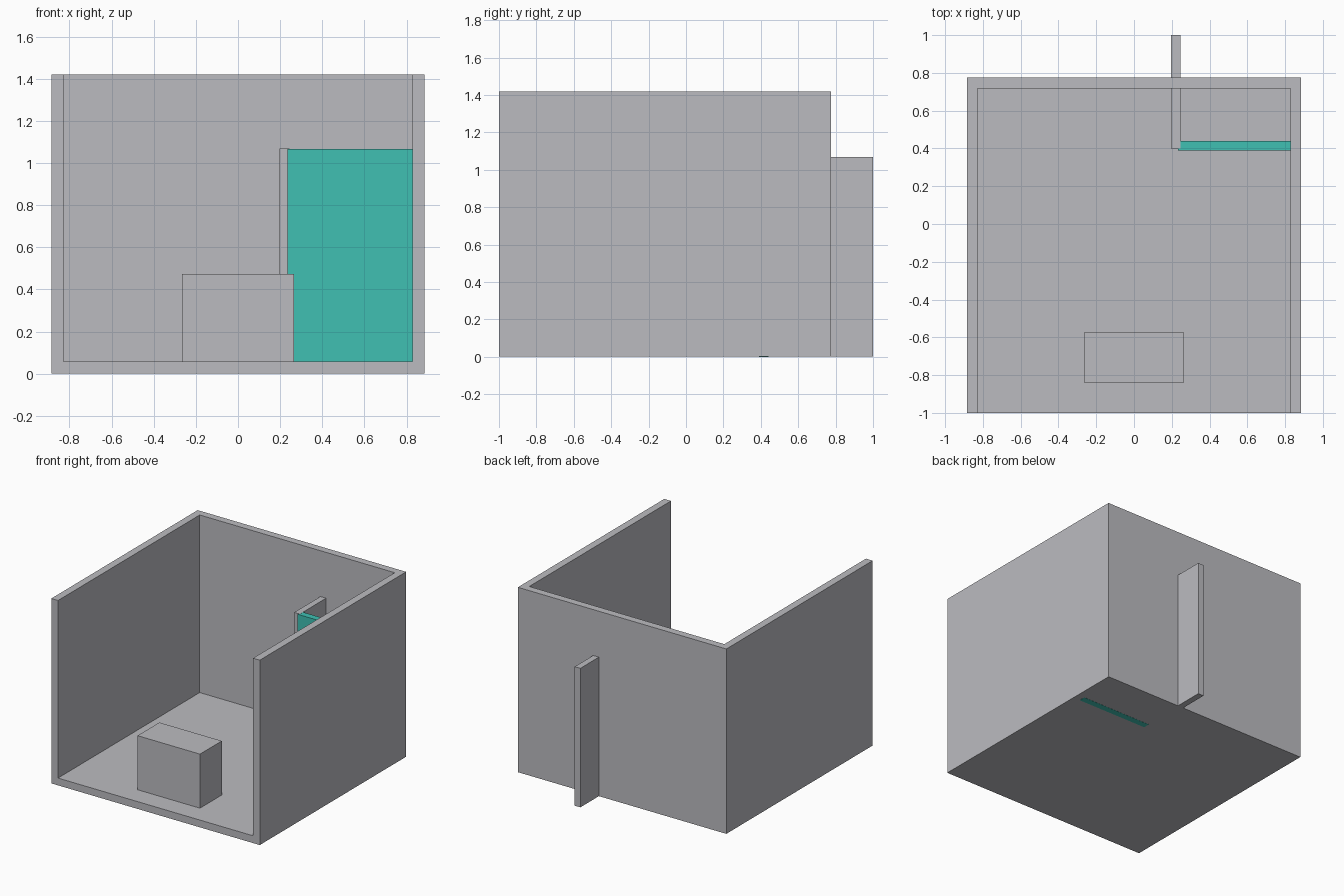
import bpy
import bmesh

if "Cube" in bpy.data.objects:
    bpy.data.objects.remove(bpy.data.objects["Cube"])


def material(name, rgb):
    m = bpy.data.materials.new(name)
    m.diffuse_color = (*rgb, 1)
    m.use_nodes = True
    m.node_tree.nodes["Principled BSDF"].inputs["Base Color"].default_value = m.diffuse_color
    return m


GREY = material("light grey", (0.50, 0.50, 0.53))
TEAL = material("teal", (0.05, 0.53, 0.45))


def add_object(name, bm, mat):
    bmesh.ops.recalc_face_normals(bm, faces=bm.faces)
    mesh = bpy.data.meshes.new(name)
    bm.to_mesh(mesh)
    bm.free()
    mesh.materials.append(mat)
    obj = bpy.data.objects.new(name, mesh)
    bpy.context.collection.objects.link(obj)
    return obj


def box(name, x, y, z, mat):
    bm = bmesh.new()
    bmesh.ops.create_cube(bm, size=1)
    for v in bm.verts:
        v.co = [r[0] if c < 0 else r[1] for c, r in zip(v.co, (x, y, z))]
    return add_object(name, bm, mat)


W, FRONT, BACK, H = 0.885, -1.0, 0.775, 1.42   # outer room size
T = 0.057                                      # wall and floor thickness
BASE = 0.001                                   # keeps the panel foot visible

# room shell: solid block hollowed out, open at the top and front
room = box("room_shell", (-W, W), (FRONT, BACK), (BASE, H), GREY)
hollow = box("room_hollow", (-W + T, W - T), (FRONT - 0.2, BACK - T), (T, H + 0.2), GREY)
hollow.hide_render = True
hollow.hide_viewport = True
cut = room.modifiers.new("hollow", 'BOOLEAN')
cut.operation = 'DIFFERENCE'
cut.solver = 'EXACT'
cut.object = hollow

# low block near the open front
box("counter_block", (-0.265, 0.265), (-0.84, -0.575), (T, 0.472), GREY)

# thin partition passing through the back wall
box("partition", (0.197, 0.245), (0.40, 1.0), (BASE, 1.068), GREY)

# coloured panel closing the corner
box("teal_panel", (0.234, W - T), (0.39, 0.44), (0.0, 1.067), TEAL)
